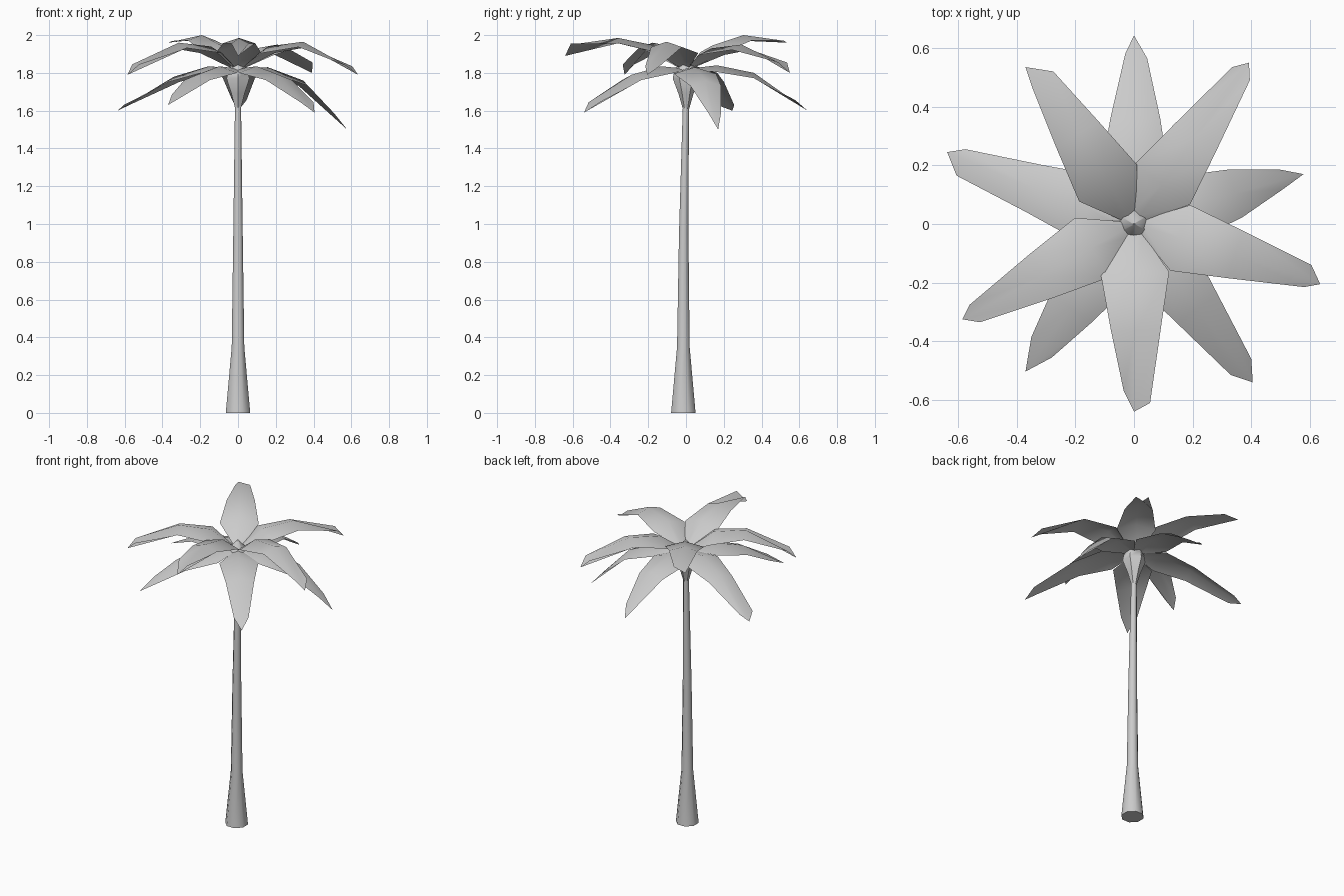
import bpy, math
from mathutils import Vector

if "Cube" in bpy.data.objects:
    bpy.data.objects.remove(bpy.data.objects["Cube"])


def make_object(name, verts, faces, angle=50):
    mesh = bpy.data.meshes.new(name)
    mesh.from_pydata([tuple(v) for v in verts], [], faces)
    obj = bpy.data.objects.new(name, mesh)
    bpy.context.collection.objects.link(obj)
    bpy.ops.object.select_all(action='DESELECT')
    obj.select_set(True)
    bpy.context.view_layer.objects.active = obj
    bpy.ops.object.shade_smooth_by_angle(angle=math.radians(angle))
    return obj


def lathe(name, rings, sides):
    """Rings are (radius, centre y, z); both ends are capped."""
    verts, faces = [], []
    for r, cy, z in rings:
        for i in range(sides):
            a = 2 * math.pi * (i + 0.5) / sides
            verts.append((r * math.cos(a), cy + r * math.sin(a), z))
    for k in range(len(rings) - 1):
        for i in range(sides):
            j = (i + 1) % sides
            faces.append((k * sides + i, k * sides + j,
                          (k + 1) * sides + j, (k + 1) * sides + i))
    faces.append(tuple(reversed(range(sides))))
    faces.append(tuple(range((len(rings) - 1) * sides, len(rings) * sides)))
    return make_object(name, verts, faces)


def frond(name, left, tip, right, base_z, z1, z2, z3, ztip):
    """Folded leaf: left rim, midrib and right rim at four stations."""
    left, tip, right = (Vector((*p, 0)) for p in (left, tip, right))
    end = (left + right) / 2
    axis = end.normalized()
    side = Vector((-axis.y, axis.x, 0))
    up = Vector((0, 0, 1))
    verts = []
    for r, half, z, drop in ((0.035, 0.03, base_z, 0.01),
                             (0.165, 0.117, z1, 0.035),
                             (0.36, 0.085, z2, 0.028)):
        mid = axis * r + up * z
        verts += [mid + side * half - up * drop, mid,
                  mid - side * half - up * drop]
    rim = up * (z3 - 0.015)
    verts += [left + rim, tip + up * ztip, right + rim]
    faces = []
    for k in range(3):
        for c in (0, 1):
            a = 3 * k + c
            faces.append((a, a + 1, a + 4, a + 3))
    make_object(name, verts, faces, 60)


# Trunk with flared foot
lathe("trunk", [(0.07, -0.014, 0), (0.036, -0.014, 0.35),
                (0.027, -0.012, 0.95), (0.017, 0, 1.66)], 8)

# Bud where the fronds meet
lathe("crown_bud", [(0.014, 0, 1.60), (0.04, 0, 1.69), (0.07, 0, 1.77),
                    (0.06, 0, 1.82), (0.003, 0, 1.88)], 6)

# Upper whorl of fronds
upper = [
    ((-.345, .46), (-.37, .535), (-.275, .52), 1.945, 2.00, 1.985, 1.96),
    ((.335, .535), (.392, .55), (.395, .49), 1.93, 1.95, 1.87, 1.80),
    ((.605, -.14), (.635, -.205), (.58, -.215), 1.94, 1.965, 1.85, 1.79),
    ((.055, -.61), (0, -.64), (-.035, -.57), 1.945, 1.985, 1.97, 1.89),
    ((-.56, -.275), (-.585, -.325), (-.525, -.335), 1.94, 1.96, 1.86, 1.79),
]
# Left and right are seen from the trunk looking outward
for i, (a, tip, b, *z) in enumerate(upper):
    frond(f"upper_frond_{i + 1}", *((a, tip, b) if a[0] * b[1] - a[1] * b[0] < 0
                                    else (b, tip, a)), 1.84, *z)

# Lower whorl of drooping fronds
lower = [
    ((-.03, .58), (0, .643), (.045, .565), 1.84, 1.80, 1.67, 1.60),
    ((-.605, .165), (-.637, .245), (-.575, .255), 1.835, 1.78, 1.645, 1.60),
    ((.50, .185), (.578, .17), (.51, .12), 1.83, 1.76, 1.60, 1.50),
    ((-.35, -.385), (-.37, -.503), (-.28, -.455), 1.835, 1.79, 1.70, 1.63),
    ((.33, -.515), (.405, -.54), (.40, -.46), 1.835, 1.79, 1.66, 1.59),
]
for i, (a, tip, b, *z) in enumerate(lower):
    frond(f"lower_frond_{i + 1}", *((a, tip, b) if a[0] * b[1] - a[1] * b[0] < 0
                                    else (b, tip, a)), 1.825, *z)
